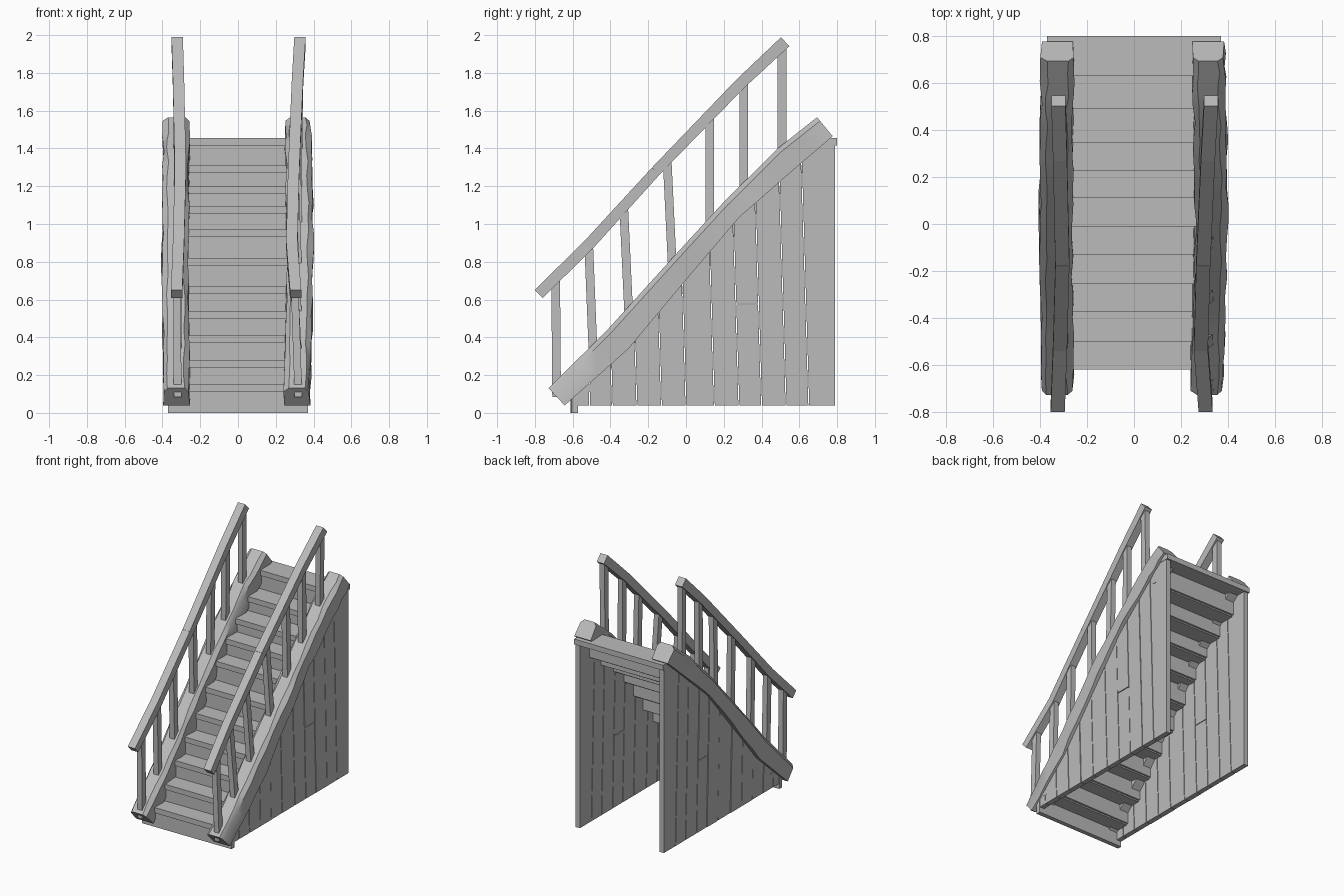
import bpy, bmesh, random
from mathutils import Vector

random.seed(4)
if "Cube" in bpy.data.objects:
    bpy.data.objects.remove(bpy.data.objects["Cube"])

GREY = (0.5, 0.5, 0.5, 1)
mat = bpy.data.materials.new("plain grey wood")
mat.use_nodes = True
mat.diffuse_color = GREY
mat.node_tree.nodes["Principled BSDF"].inputs["Base Color"].default_value = GREY


def finish(name, bm, smooth=False):
    bmesh.ops.recalc_face_normals(bm, faces=bm.faces)
    mesh = bpy.data.meshes.new(name)
    bm.to_mesh(mesh)
    bm.free()
    mesh.materials.append(mat)
    ob = bpy.data.objects.new(name, mesh)
    bpy.context.collection.objects.link(ob)
    if smooth:
        bpy.ops.object.select_all(action='DESELECT')
        ob.select_set(True)
        bpy.context.view_layer.objects.active = ob
        bpy.ops.object.shade_smooth_by_angle(angle=0.6)
    return ob


def loft(name, rings, smooth=False):
    """Skin closed rings of equal length and cap both ends."""
    bm = bmesh.new()
    vs = [[bm.verts.new(p) for p in ring] for ring in rings]
    n = len(vs[0])
    for a, b in zip(vs, vs[1:]):
        for i in range(n):
            j = (i + 1) % n
            bm.faces.new((a[i], a[j], b[j], b[i]))
    bm.faces.new(vs[0])
    bm.faces.new(vs[-1])
    return finish(name, bm, smooth)


def board(name, x0, x1, outline):
    """Extrude a (y, z) outline from x0 to x1."""
    return loft(name, [[(x, y, z) for y, z in outline] for x in (x0, x1)])


def box(name, x0, x1, y0, y1, z0, z1):
    return board(name, x0, x1, [(y0, z0), (y1, z0), (y1, z1), (y0, z1)])


def sloped_beam(name, path, width, chamfer=0.0, wobble=0.0, smooth=False):
    """Beam along (x, y, z, thickness) points lying roughly in a y-z plane."""
    rings = []
    for i, (x, y, z, t) in enumerate(path):
        a, b = path[max(i - 1, 0)], path[min(i + 1, len(path) - 1)]
        tangent = Vector((0, b[1] - a[1], b[2] - a[2])).normalized()
        up = Vector((0, -tangent.z, tangent.y))
        w, h, c = width / 2, t / 2, chamfer
        if c:
            shape = [(-w, -h), (w, -h), (w, h - c), (w - c, h), (c - w, h), (-w, h - c)]
        else:
            shape = [(-w, -h), (w, -h), (w, h), (-w, h)]
        rings.append([Vector((x + s + random.uniform(-wobble, wobble), y, z)) + up * v
                      for s, v in shape])
    return loft(name, rings, smooth)


def refine(path, steps):
    """Insert evenly spaced points between the path points."""
    out = [path[0]]
    for a, b in zip(path, path[1:]):
        out += [tuple(p + (q - p) * k / steps for p, q in zip(a, b))
                for k in range(1, steps + 1)]
    return out


# Centre line of the side beams: y, z, thickness
BEAM = [(-.685, .085, .125), (-.36, .39, .15), (-.025, .775, .13),
        (.24, 1.075, .115), (.535, 1.35, .14), (.735, 1.515, .13)]


def beam_height(y):
    for a, b in zip(BEAM, BEAM[1:]):
        if y <= b[0]:
            break
    return a[1] + (b[1] - a[1]) * (y - a[0]) / (b[0] - a[0])


# Steps: front edge and top height of every tread
FRONTS = [-.62, -.5, -.375, -.255, -.13, -.01, .11, .225, .345, .49, .63, .8]
TOPS = [.15, .28, .41, .54, .67, .82, .97, 1.095, 1.2, 1.31, 1.455]
floor = 0
for i, top in enumerate(TOPS):
    y0, y1 = FRONTS[i], FRONTS[i + 1]
    last = i == len(TOPS) - 1
    half = .37 if last or i == 0 else .335
    tilt = random.uniform(-.006, .006)
    box(f"tread_{i + 1}", -half, half, y0, y1 + (0 if last else .03), top - .04, top)
    loft(f"riser_{i + 1}", [[(x, y0 + .012 + s, floor), (x, y0 + .045 + s, floor),
                             (x, y0 + .045 + s, top - .04), (x, y0 + .012 + s, top - .04)]
                            for x, s in ((-half, tilt), (half, -tilt))])
    floor = top - .03

# Plank walls under the beams
SEAMS = [-.6, -.51, -.39, -.26, -.13, 0, .15, .28, .40, .53, .65, .79]
LEAN, GAP, BASE = -.03, .0025, .04


def wall_plank(name, side, y0, y1, z0=BASE, cut=None):
    lean0 = LEAN if -.5 < y0 else 0
    lean1 = LEAN if y1 < .7 else 0
    def at(y, lean):
        z = min(beam_height(y), 1.415) if cut is None else cut
        return (y + lean * (z - BASE), z)
    low0, low1 = y0 + GAP + lean0 * (z0 - BASE), y1 - GAP + lean1 * (z0 - BASE)
    depth = random.uniform(0, .003)
    board(name, side * .33, side * (.37 - depth),
          [(low0, z0), (low1, z0), at(y1 - GAP, lean1), at(y0 + GAP, lean0)])


# Handrail posts: y at the foot, y at the head
POSTS = [(-.685, -.69), (-.49, -.515), (-.30, -.33), (-.07, -.10),
         (.125, .125), (.305, .305), (.508, .508)]
# Handrail centre lines: x, y, z, thickness
RAILS = {
    "left": [(.305, -.78, .63, .06), (.285, -.52, .885, .06), (.295, -.16, 1.28, .055),
             (.315, .29, 1.745, .06), (.328, .525, 1.965, .065)],
    "right": [(-.325, -.78, .63, .06), (-.315, -.52, .885, .06), (-.305, -.16, 1.28, .055),
              (-.315, .29, 1.745, .06), (-.322, .525, 1.965, .065)],
}
BEAM_X = {"left": [.31, .32, .328, .328, .322, .315],
          "right": [-.328, -.328, -.333, -.33, -.328, -.328]}


def rail_point(path, y):
    for a, b in zip(path, path[1:]):
        if y <= b[1]:
            break
    k = (y - a[1]) / (b[1] - a[1])
    return a[0] + (b[0] - a[0]) * k, a[2] + (b[2] - a[2]) * k


for label, side in (("left", 1), ("right", -1)):
    # Wall planks, one of them made of two lengths
    for i, (y0, y1) in enumerate(zip(SEAMS, SEAMS[1:])):
        name = f"{label}_wall_plank_{i + 1}"
        if i == 7:
            wall_plank(name + "_lower", side, y0, y1, cut=.575)
            wall_plank(name + "_upper", side, y0, y1, z0=.58)
        else:
            wall_plank(name, side, y0, y1)

    # Rough-hewn side beam
    path = [(x, *p) for x, p in zip(BEAM_X[label], BEAM)]
    sloped_beam(f"{label}_side_beam", refine(path, 4), .138, .025, .006, True)

    # Handrail in two lengths, joined at a seam
    rail = RAILS[label]
    sloped_beam(f"{label}_lower_handrail", rail[:3], .06)
    sloped_beam(f"{label}_upper_handrail", rail[2:], .06)

    # Posts
    for i, (foot, head) in enumerate(POSTS):
        x, z = rail_point(rail, head)
        base_x = side * .32
        w, d = .02, .023
        loft(f"{label}_post_{i + 1}",
             [[(px - w, py - d, pz), (px + w, py - d, pz),
               (px + w, py + d, pz), (px - w, py + d, pz)]
              for px, py, pz in ((base_x, foot, beam_height(foot)), (x, head, z))])
